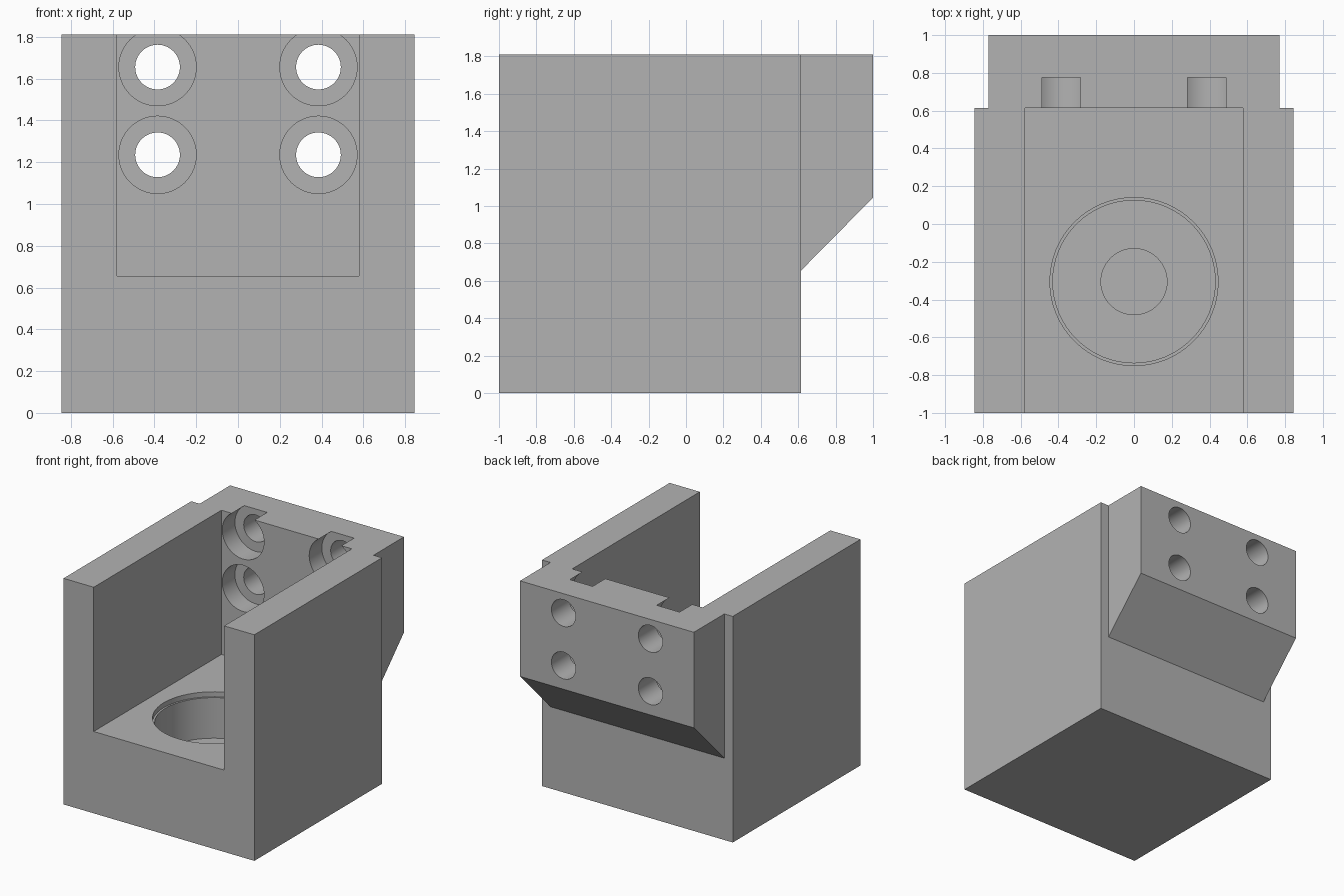
import bpy, bmesh, math
from mathutils import Matrix, Vector

cube = bpy.data.objects.get("Cube")
if cube:
    bpy.data.objects.remove(cube, do_unlink=True)

GREY = (0.45, 0.45, 0.45, 1)
grey = bpy.data.materials.new("plain grey")
grey.use_nodes = True
grey.diffuse_color = GREY
grey.node_tree.nodes["Principled BSDF"].inputs["Base Color"].default_value = GREY

HALF_W, HEIGHT, BACK, FLOOR = 0.845, 1.81, 0.615, 0.655


def make_object(name, bm):
    bmesh.ops.recalc_face_normals(bm, faces=bm.faces)
    mesh = bpy.data.meshes.new(name)
    bm.to_mesh(mesh)
    bm.free()
    mesh.materials.append(grey)
    obj = bpy.data.objects.new(name, mesh)
    bpy.context.collection.objects.link(obj)
    return obj


def cut(target, cutter):
    mod = target.modifiers.new(cutter.name, "BOOLEAN")
    mod.operation = "DIFFERENCE"
    mod.solver = "EXACT"
    mod.object = cutter
    bpy.context.view_layer.objects.active = target
    bpy.ops.object.modifier_apply(modifier=mod.name)
    bpy.data.objects.remove(cutter, do_unlink=True)


def box(name, low, high):
    low, high = Vector(low), Vector(high)
    bm = bmesh.new()
    bmesh.ops.create_cube(bm, size=1)
    bmesh.ops.scale(bm, vec=high - low, verts=bm.verts)
    bmesh.ops.translate(bm, vec=(low + high) / 2, verts=bm.verts)
    return make_object(name, bm)


def cylinder(name, start, end, radius):
    start, end = Vector(start), Vector(end)
    axis = end - start
    turn = axis.to_track_quat("Z", "Y").to_matrix().to_4x4()
    bm = bmesh.new()
    bmesh.ops.create_cone(bm, cap_ends=True, segments=64, radius1=radius,
                          radius2=radius, depth=axis.length,
                          matrix=Matrix.Translation((start + end) / 2) @ turn)
    return make_object(name, bm)


# Solid blank: side profile with the chamfered rear flange
profile = [(-1, 0), (BACK, 0), (BACK, FLOOR), (1, 1.045), (1, HEIGHT), (-1, HEIGHT)]
bm = bmesh.new()
side = bm.faces.new([bm.verts.new((-HALF_W, y, z)) for y, z in profile])
extruded = bmesh.ops.extrude_face_region(bm, geom=[side])["geom"]
bmesh.ops.translate(bm, vec=(2 * HALF_W, 0, 0),
                    verts=[v for v in extruded if isinstance(v, bmesh.types.BMVert)])
bracket = make_object("mounting_bracket", bm)

# Narrow the rear flange on both sides
for s in (-1, 1):
    xs = sorted((s * 0.77, s))
    cut(bracket, box("flange_trim", (xs[0], BACK, -1), (xs[1], 2, 3)))

# Channel open to the front and top
cut(bracket, box("channel", (-0.578, -2, FLOOR), (0.578, BACK, 3)))

# Counterbored bolt holes through the flange
for x in (-0.385, 0.385):
    for z in (1.235, 1.655):
        cut(bracket, cylinder("counterbore", (x, 0.4, z), (x, 0.775, z), 0.185))
        cut(bracket, cylinder("bolt_hole", (x, 0.5, z), (x, 1.2, z), 0.107))

# Stepped blind bore in the channel floor: rim, main bore, centre hole
for radius, bottom in ((0.445, 0.615), (0.43, 0.29), (0.175, 0.12)):
    cut(bracket, cylinder("bore", (0, -0.305, 1), (0, -0.305, bottom), radius))

# Smooth the round walls, keep the edges sharp
bpy.ops.object.select_all(action="DESELECT")
bracket.select_set(True)
bpy.context.view_layer.objects.active = bracket
bpy.ops.object.shade_smooth_by_angle(angle=math.radians(30))
